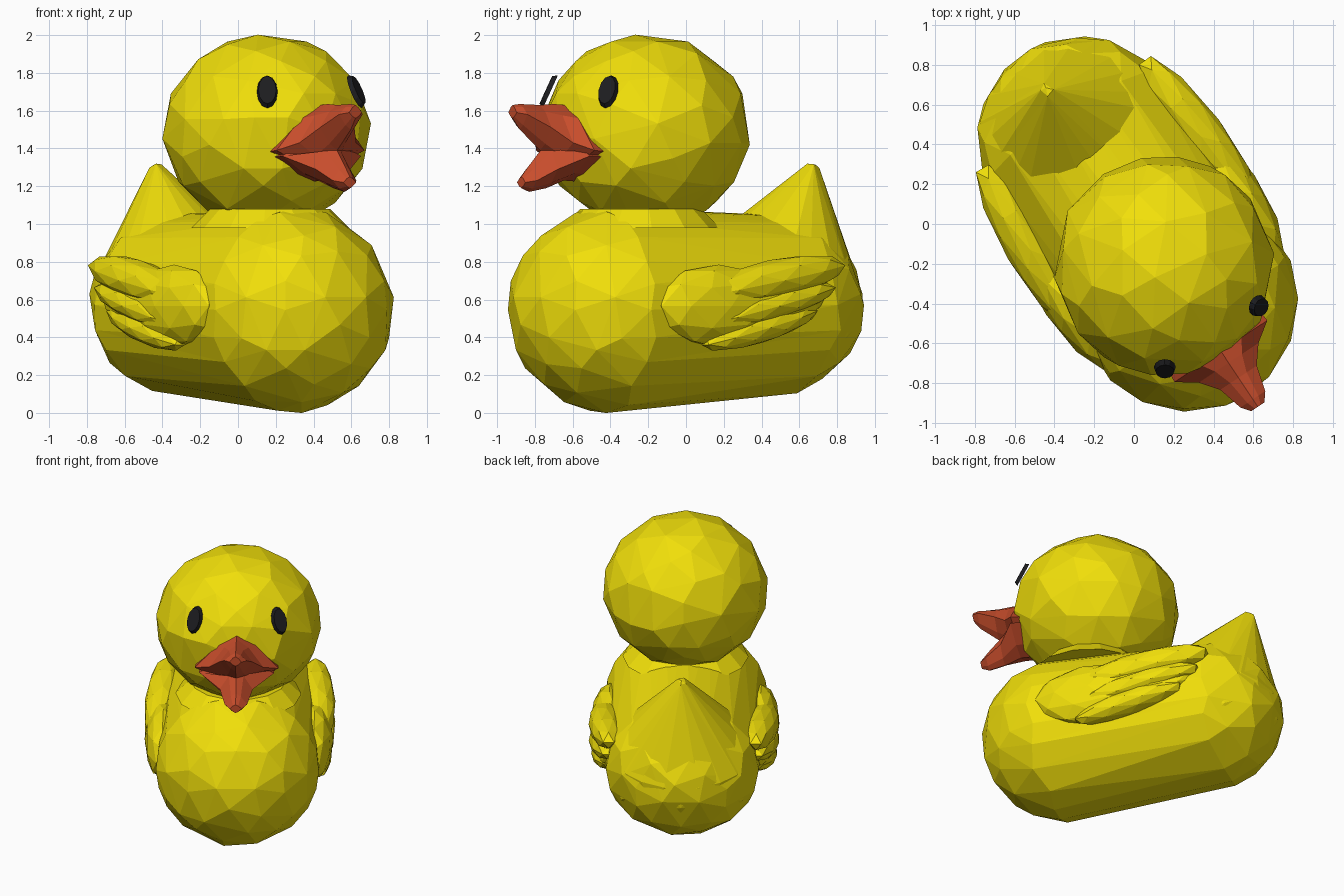
import bpy, bmesh
from math import radians, cos, sin, pi
from mathutils import Matrix, Vector

if "Cube" in bpy.data.objects:
    bpy.data.objects.remove(bpy.data.objects["Cube"])

# The duck is built facing local +X, then turned to its heading
TURN = Matrix.Rotation(radians(-56.4), 4, 'Z') @ Matrix.Translation((0.004, 0.01, 0))


def material(name, color):
    m = bpy.data.materials.new(name)
    m.diffuse_color = color
    m.use_nodes = True
    m.node_tree.nodes["Principled BSDF"].inputs["Base Color"].default_value = m.diffuse_color
    return m


YELLOW = material("yellow", (0.88, 0.74, 0.003, 1))
RED = material("red_orange", (0.58, 0.075, 0.025, 1))
BLACK = material("black", (0.012, 0.012, 0.014, 1))


def finish(name, bm, mat, decimate=None):
    bmesh.ops.recalc_face_normals(bm, faces=bm.faces[:])
    bm.transform(TURN)
    me = bpy.data.meshes.new(name)
    bm.to_mesh(me)
    bm.free()
    me.materials.append(mat)
    ob = bpy.data.objects.new(name, me)
    bpy.context.collection.objects.link(ob)
    if decimate:
        mod = ob.modifiers.new("facets", 'DECIMATE')
        mod.ratio = decimate
    return ob


def ball(bm, center, scale, rot=Matrix.Identity(4), sub=3):
    mtx = Matrix.Translation(center) @ rot @ Matrix.Diagonal((*scale, 1))
    return bmesh.ops.create_icosphere(bm, subdivisions=sub, radius=1, matrix=mtx)


def hull_of(balls):
    """Convex skin stretched over several ellipsoids."""
    src = bmesh.new()
    for c, s in balls:
        ball(src, c, s)
    bm = bmesh.new()
    for v in src.verts:
        bm.verts.new(v.co)
    src.free()
    bmesh.ops.convex_hull(bm, input=bm.verts[:])
    bmesh.ops.delete(bm, geom=[v for v in bm.verts if not v.link_faces], context='VERTS')
    return bm


def bill(name, rings):
    """Loft of eight-sided rings: (x, half width, bottom z, side z, top z)."""
    bm = bmesh.new()
    loops = []
    for x, w, lo, mid, hi in rings:
        loop = []
        for i in range(8):
            a = i * pi / 4
            h = hi - mid if sin(a) > 0 else mid - lo
            pinch = 0.63 if i % 2 else 1.0
            loop.append(bm.verts.new((x, w * pinch * cos(a), mid + h * sin(a))))
        loops.append(loop)
    for a, b in zip(loops, loops[1:]):
        for i in range(8):
            bm.faces.new((a[i], a[(i + 1) % 8], b[(i + 1) % 8], b[i]))
    bm.faces.new(loops[0])
    bm.faces.new(loops[-1])
    return finish(name, bm, RED)


def weld(target, parts):
    """Union the parts into the target so no surface is buried inside."""
    for part in parts:
        mod = target.modifiers.new("weld", 'BOOLEAN')
        mod.operation, mod.solver, mod.object = 'UNION', 'EXACT', part
        mod.use_self = True
    deps = bpy.context.evaluated_depsgraph_get()
    deps.update()
    me = bpy.data.meshes.new_from_object(target.evaluated_get(deps))
    target.modifiers.clear()
    target.data = me
    for part in parts:
        bpy.data.objects.remove(part)


# Body and pointed tail
body = finish("body", hull_of([((0.475, 0, 0.545), (0.55, 0.55, 0.545)),
                               ((-0.505, 0, 0.57), (0.52, 0.52, 0.485))]), YELLOW, 0.5)
tail = finish("tail", hull_of([((-0.535, 0, 0.585), (0.48, 0.50, 0.455)),
                               ((-0.79, 0, 1.26), (0.06, 0.05, 0.06))]), YELLOW, 0.5)

# Neck collar
bm = bmesh.new()
bmesh.ops.create_cone(bm, cap_ends=True, segments=14, radius1=0.42, radius2=0.32, depth=0.10,
                      matrix=Matrix.Translation((0.29, 0, 1.03)))
neck = finish("neck", bm, YELLOW)

# Head
bm = bmesh.new()
ball(bm, (0.255, 0, 1.492), (0.553, 0.548, 0.511))
head = finish("head", bm, YELLOW, 0.5)

# Wings with three feathers swept up to the rear
wings = []
for side, label in ((1, "left"), (-1, "right")):
    bm = bmesh.new()
    ball(bm, (0.13, side * 0.505, 0.565), (0.41, 0.125, 0.22), sub=2)
    for x, y, z, length, thick, tall, pitch in (
            (-0.15, 0.50, 0.59, 0.45, 0.11, 0.19, 11),
            (-0.20, 0.515, 0.70, 0.49, 0.12, 0.11, 10),
            (-0.17, 0.52, 0.565, 0.46, 0.115, 0.085, 13),
            (-0.12, 0.52, 0.45, 0.39, 0.10, 0.08, 14)):
        rot = Matrix.Rotation(radians(pitch), 4, 'Y') @ Matrix.Rotation(radians(side * 3), 4, 'Z')
        ball(bm, (x, side * y, z), (length, thick, tall), rot, 2)
    wings.append(finish(label + "_wing", bm, YELLOW))

weld(body, [tail, neck, head] + wings)

# Open beak
upper = bill("beak", [(0.66, 0.27, 1.27, 1.38, 1.60),
                      (0.77, 0.28, 1.29, 1.39, 1.63),
                      (0.84, 0.18, 1.33, 1.43, 1.635),
                      (0.93, 0.11, 1.39, 1.51, 1.63),
                      (1.06, 0.075, 1.50, 1.58, 1.635),
                      (1.105, 0.04, 1.56, 1.59, 1.63)])
lower = bill("lower_beak", [(0.62, 0.25, 1.22, 1.35, 1.45),
                            (0.78, 0.25, 1.23, 1.36, 1.46),
                            (0.89, 0.11, 1.19, 1.29, 1.43),
                            (1.00, 0.075, 1.17, 1.23, 1.31),
                            (1.05, 0.04, 1.19, 1.22, 1.25)])
weld(upper, [lower])

# Eyes: flat oval buttons lying on the head
for side, label in ((1, "left"), (-1, "right")):
    center = Vector((0.69, side * 0.285, 1.705))
    normal = Vector((0.44, side * 0.28, 0.24))
    bm = bmesh.new()
    mtx = (Matrix.Translation(center) @ normal.to_track_quat('Z', 'Y').to_matrix().to_4x4()
           @ Matrix.Diagonal((0.055, 0.095, 1, 1)))
    bmesh.ops.create_cone(bm, cap_ends=True, segments=12, radius1=1, radius2=0.85,
                          depth=0.025, matrix=mtx)
    finish(label + "_eye", bm, BLACK)
